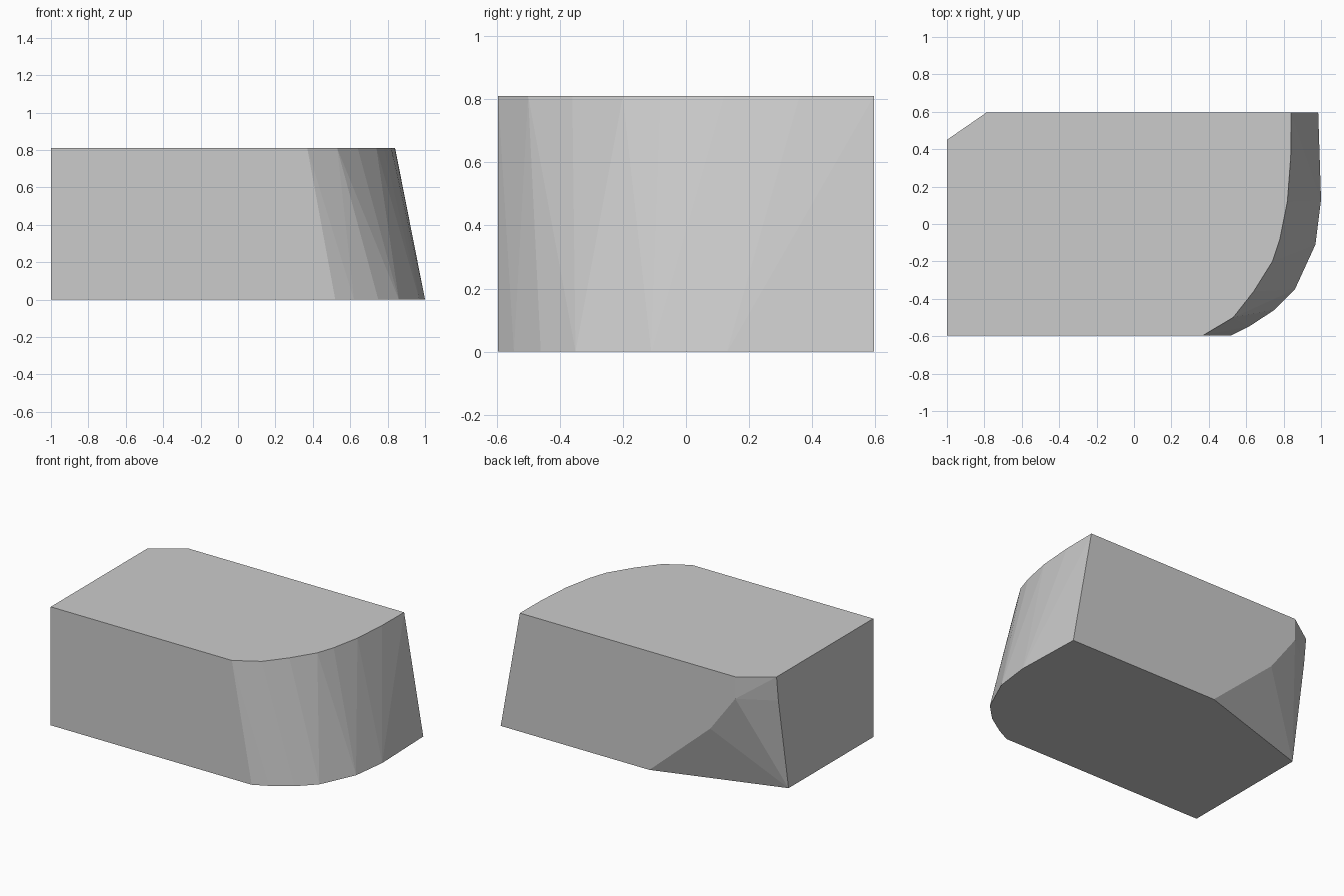
import bpy
import bmesh
import math

cube = bpy.data.objects.get("Cube")
if cube:
    bpy.data.objects.remove(cube, do_unlink=True)

HEIGHT = 0.81
FRONT, BACK, END = -0.595, 0.595, -1.0

# Rounded, sloping end: upper and lower outlines, from front to back
upper_curve = [(0.37, FRONT), (0.53, -0.5), (0.64, -0.36), (0.74, -0.2),
               (0.78, -0.08), (0.82, 0.12), (0.838, 0.36), (0.84, BACK)]
lower_curve = [(0.52, FRONT), (0.62, -0.545), (0.75, -0.46), (0.86, -0.35),
               (0.97, -0.11), (1.0, 0.13), (0.985, BACK)]

# Bevelled back corner: it widens toward the ground
corner_on_back = [(-0.79, HEIGHT), (-0.79, 0.66), (-0.6, 0.405), (-0.14, 0)]
corner_on_end = [(0.45, HEIGHT), (0.43, 0.64), (0.32, 0)]

points = [(x, y, HEIGHT) for x, y in upper_curve]
points += [(x, y, 0) for x, y in lower_curve]
points += [(x, BACK, z) for x, z in corner_on_back]
points += [(END, y, z) for y, z in corner_on_end]
points += [(END, FRONT, z) for z in (0, HEIGHT)]

# Solid body wrapped around the outlines
bm = bmesh.new()
for p in points:
    bm.verts.new(p)
bmesh.ops.convex_hull(bm, input=bm.verts[:])
loose = [v for v in bm.verts if not v.link_faces]
bmesh.ops.delete(bm, geom=loose, context='VERTS')
bmesh.ops.dissolve_limit(bm, angle_limit=math.radians(0.5),
                         verts=bm.verts[:], edges=bm.edges[:])
bmesh.ops.recalc_face_normals(bm, faces=bm.faces[:])
mesh = bpy.data.meshes.new("rounded_block")
bm.to_mesh(mesh)
bm.free()

# Plain grey
grey = bpy.data.materials.new("light_grey")
grey.use_nodes = True
colour = (0.6, 0.6, 0.6, 1)
grey.diffuse_color = colour
for node in grey.node_tree.nodes:
    if node.type == 'BSDF_PRINCIPLED':
        node.inputs["Base Color"].default_value = colour
mesh.materials.append(grey)

block = bpy.data.objects.new("rounded_block", mesh)
bpy.context.collection.objects.link(block)
